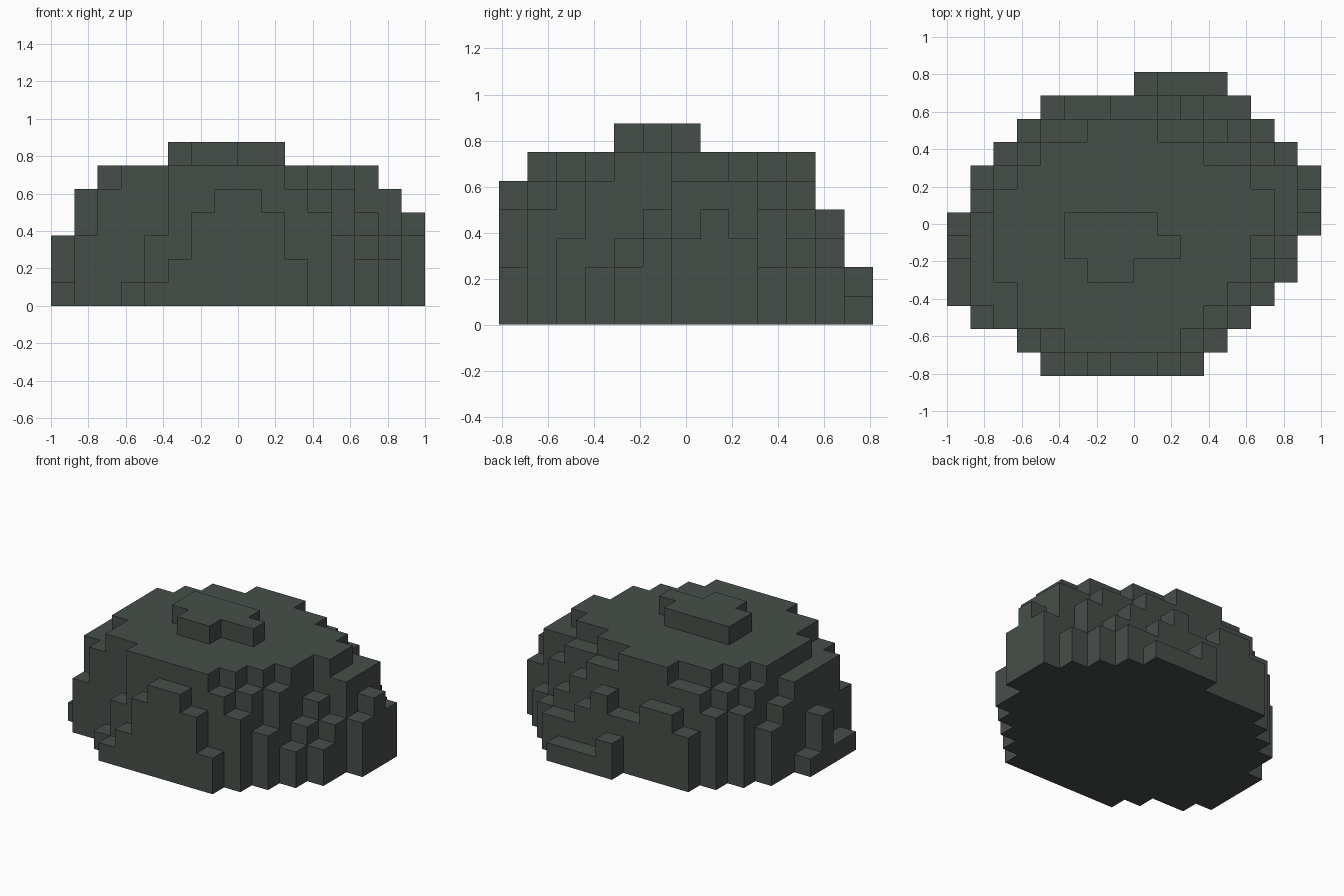
import bpy, bmesh, math

if "Cube" in bpy.data.objects:
    bpy.data.objects.remove(bpy.data.objects["Cube"])

CELL = 0.125          # edge of one cubic block
PLATEAU = 6           # plateau height in blocks

# Each row, front to back: first column, left slope heights, plateau width, right slope heights
ROWS = [
    (4, "1245", 0, "542"),
    (3, "13", 5, "54"),
    (1, "35", 8, "53"),
    (0, "155", 9, "52"),
    (0, "15", 11, "32"),
    (0, "35", 11, "43"),
    (0, "15", 12, "53"),
    (1, "4", 12, "54"),
    (1, "35", 10, "553"),
    (2, "45", 7, "5542"),
    (3, "455", 3, "55432"),
    (4, "3443", 0, "34322"),
    (8, "2", 0, "111"),
]
# Raised crown on the plateau: row -> (first column, last column)
CROWN = {4: (6, 7), 5: (5, 9), 6: (5, 8)}

height = {}
for j, (start, left, width, right) in enumerate(ROWS):
    steps = [int(c) for c in left] + [PLATEAU] * width + [int(c) for c in right]
    for n, h in enumerate(steps):
        height[start + n, j] = h
for j, (a, b) in CROWN.items():
    for i in range(a, b + 1):
        height[i, j] = PLATEAU + 1

bm = bmesh.new()
ox, oy = -8 * CELL, -len(ROWS) / 2 * CELL


def quad(*corners):
    bm.faces.new([bm.verts.new((ox + x * CELL, oy + y * CELL, z * CELL))
                  for x, y, z in corners])


# Block tops, underside and exposed walls
for (i, j), h in height.items():
    quad((i, j, h), (i + 1, j, h), (i + 1, j + 1, h), (i, j + 1, h))
    quad((i, j, 0), (i, j + 1, 0), (i + 1, j + 1, 0), (i + 1, j, 0))
    walls = (
        ((0, -1), (i, j), (i + 1, j)),
        ((1, 0), (i + 1, j), (i + 1, j + 1)),
        ((0, 1), (i + 1, j + 1), (i, j + 1)),
        ((-1, 0), (i, j + 1), (i, j)),
    )
    for (dx, dy), a, b in walls:
        for z in range(height.get((i + dx, j + dy), 0), h):
            quad((*a, z), (*b, z), (*b, z + 1), (*a, z + 1))

# Weld and merge flat areas
bmesh.ops.remove_doubles(bm, verts=bm.verts[:], dist=0.001)
bmesh.ops.dissolve_limit(bm, angle_limit=math.radians(1),
                         verts=bm.verts[:], edges=bm.edges[:])

mesh = bpy.data.meshes.new("boulder")
bm.to_mesh(mesh)
bm.free()

stone = bpy.data.materials.new("dark green grey stone")
stone.diffuse_color = (0.062, 0.077, 0.067, 1)
stone.use_nodes = True
stone.node_tree.nodes["Principled BSDF"].inputs["Base Color"].default_value = stone.diffuse_color
mesh.materials.append(stone)

boulder = bpy.data.objects.new("boulder", mesh)
bpy.context.collection.objects.link(boulder)
